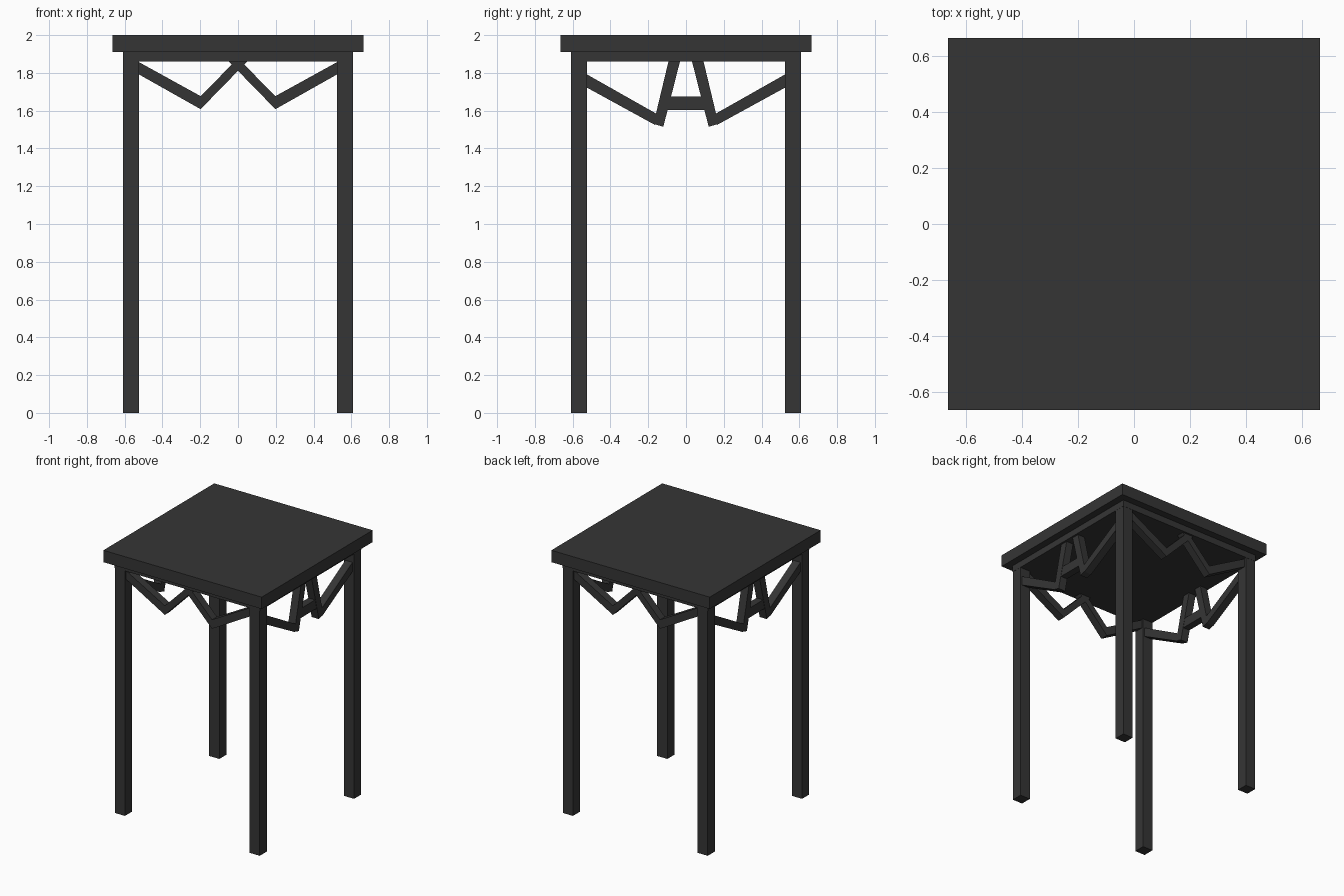
import bpy
import bmesh
from mathutils import Matrix, Vector

old = bpy.data.objects.get("Cube")
if old:
    bpy.data.objects.remove(old, do_unlink=True)

# One dark painted finish
paint = bpy.data.materials.new("charcoal_paint")
paint.use_nodes = True
colour = (0.036, 0.036, 0.036, 1)
paint.diffuse_color = colour
paint.node_tree.nodes["Principled BSDF"].inputs["Base Color"].default_value = colour


def finish(name, bm):
    bmesh.ops.recalc_face_normals(bm, faces=bm.faces[:])
    mesh = bpy.data.meshes.new(name)
    bm.to_mesh(mesh)
    bm.free()
    mesh.materials.append(paint)
    obj = bpy.data.objects.new(name, mesh)
    bpy.context.collection.objects.link(obj)
    return obj


def box(name, centre, size):
    bm = bmesh.new()
    bmesh.ops.create_cube(bm, size=1, matrix=Matrix.Translation(centre) @ Matrix.Diagonal((*size, 1)))
    return finish(name, bm)


def brace_panel(name, outlines, turn):
    """Extrude bar outlines (along, height), mirror them, and turn onto a side."""
    bm = bmesh.new()
    for outline in outlines:
        for side in (-1, 1):
            verts = [bm.verts.new((side * u, -OUTER, z)) for u, z in outline]
            face = bm.faces.new(verts)
            new = bmesh.ops.extrude_face_region(bm, geom=[face])["geom"]
            moved = [g for g in new if isinstance(g, bmesh.types.BMVert)]
            bmesh.ops.translate(bm, verts=moved, vec=Vector((0, DEPTH, 0)))
    bm.transform(Matrix.Rotation(turn, 4, "Z"))
    return finish(name, bm)


OUTER, DEPTH = 0.595, 0.06
LEG, REACH, LEG_TOP = 0.085, 0.566, 1.86

# Top and the slab beneath it
box("table_top", (0, 0, 1.955), (1.33, 1.33, 0.09))
box("apron", (0, 0, 1.885), (1.22, 1.22, 0.05))

# Legs
for x, side in ((-1, "right"), (1, "left")):
    for y, end in ((-1, "front"), (1, "back")):
        box(f"{end}_{side}_leg", (x * REACH, y * REACH, LEG_TOP / 2), (LEG, LEG, LEG_TOP))

# Zigzag braces on front and back
zigzag = [
    [(0.53, 1.86), (0.53, 1.795), (0.198, 1.608), (0.198, 1.677)],
    [(0.198, 1.677), (0.198, 1.608), (-0.048, 1.86), (0.017, 1.86)],
]
# Splayed braces on the two sides
splayed = [
    [(0.53, 1.795), (0.53, 1.725), (0.165, 1.525), (0.15, 1.58)],
    [(0.172, 1.53), (0.12, 1.515), (0.032, 1.86), (0.093, 1.86)],
]
half_turn = 3.14159
for turn, end, side in ((0, "front", "left"), (half_turn, "back", "right")):
    brace_panel(f"{end}_zigzag_brace", zigzag, turn)
    brace_panel(f"{side}_splayed_brace", splayed, turn + half_turn / 2)

# Crossbars joining the splayed braces
for x, side in ((-1, "right"), (1, "left")):
    box(f"{side}_crossbar", (x * (OUTER - DEPTH / 2), 0, 1.64), (DEPTH - 0.004, 0.2, 0.072))
